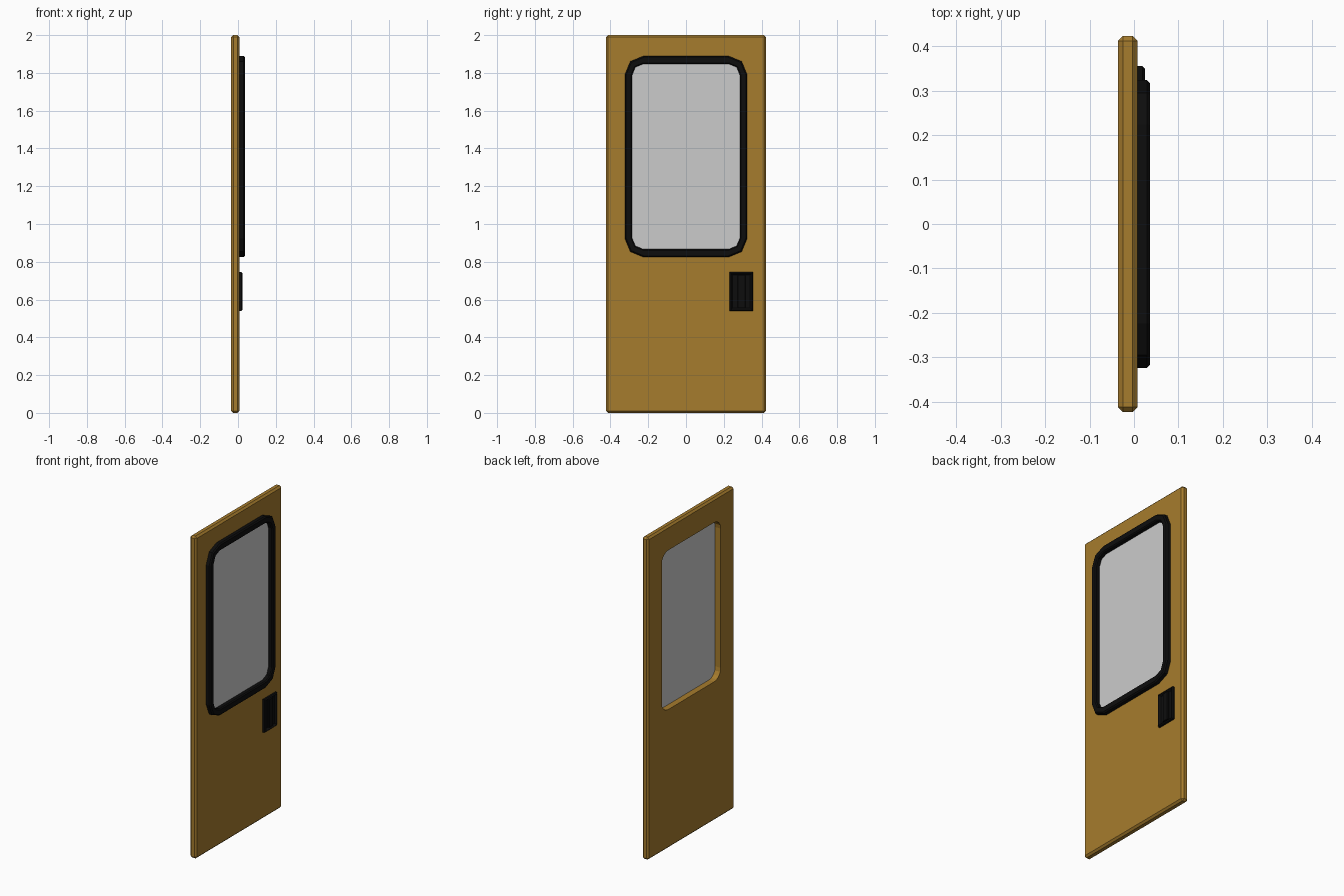
import bpy, bmesh, math

if "Cube" in bpy.data.objects:
    bpy.data.objects.remove(bpy.data.objects["Cube"])


def material(name, rgb):
    m = bpy.data.materials.new(name)
    m.diffuse_color = (*rgb, 1)
    m.use_nodes = True
    m.node_tree.nodes["Principled BSDF"].inputs["Base Color"].default_value = m.diffuse_color
    return m


OCHRE = material("ochre_paint", (0.38, 0.2, 0.026))
BLACK = material("black_rubber", (0.004, 0.004, 0.004))
WIN_Z = 1.357


def finish(name, bm, mat=None):
    bmesh.ops.recalc_face_normals(bm, faces=bm.faces)
    me = bpy.data.meshes.new(name)
    bm.to_mesh(me)
    bm.free()
    ob = bpy.data.objects.new(name, me)
    bpy.context.collection.objects.link(ob)
    if mat:
        me.materials.append(mat)
    return ob


def rounded_rect(w, h, r, seg):
    """Points (y, z) of a rounded rectangle with half sizes w, h."""
    pts = []
    for k, (sy, sz) in enumerate([(1, 1), (-1, 1), (-1, -1), (1, -1)]):
        for i in range(seg + 1):
            a = math.pi / 2 * (k + i / seg)
            pts.append((sy * (w - r) + r * math.cos(a),
                        sz * (h - r) + r * math.sin(a)))
    return pts


def loft(name, sections, seg, mat=None, ring=False):
    """Join rounded rectangles (x, w, h, r): closed ring or capped slab."""
    bm = bmesh.new()
    loops = [[bm.verts.new((x, y, z + WIN_Z)) for y, z in rounded_rect(w, h, r, seg)]
             for x, w, h, r in sections]
    pairs = list(zip(loops, loops[1:]))
    if ring:
        pairs.append((loops[-1], loops[0]))
    else:
        bm.faces.new(loops[0])
        bm.faces.new(loops[-1])
    n = len(loops[0])
    for a, b in pairs:
        for i in range(n):
            j = (i + 1) % n
            bm.faces.new((a[i], a[j], b[j], b[i]))
    return finish(name, bm, mat)


def box_bm(x, y, z):
    bm = bmesh.new()
    bmesh.ops.create_cube(bm, size=1)
    for v in bm.verts:
        v.co = [lo + (c + 0.5) * (hi - lo) for c, (lo, hi) in zip(v.co, (x, y, z))]
    return bm


# Door panel, chamfered all round, with a rounded window opening
bm = box_bm((-0.036, 0.008), (-0.423, 0.423), (0, 2))
bmesh.ops.bevel(bm, geom=bm.edges[:], offset=0.011, segments=1, affect='EDGES')
panel = finish("door_panel", bm, OCHRE)
cutter = loft("window_cutter", [(-0.1, 0.289, 0.494, 0.062), (0.1, 0.289, 0.494, 0.062)], 4)
cutter.hide_render = True
mod = panel.modifiers.new("opening", 'BOOLEAN')
mod.operation, mod.solver, mod.object = 'DIFFERENCE', 'EXACT', cutter
bpy.context.view_layer.objects.active = panel
bpy.ops.object.modifier_apply(modifier=mod.name)
bpy.data.objects.remove(cutter)

# Window glass
loft("window_glass", [(0.001, 0.288, 0.493, 0.06), (0.009, 0.288, 0.493, 0.06)], 4)

# Raised rubber window surround
loft("window_surround", [
    (0.006, 0.324, 0.533, 0.1), (0.029, 0.324, 0.533, 0.1),
    (0.036, 0.317, 0.526, 0.094), (0.036, 0.291, 0.496, 0.064),
    (0.030, 0.285, 0.49, 0.058), (0.006, 0.285, 0.49, 0.058)], 2, BLACK, ring=True)

# Handle plate with chamfered front and sunken pocket
bm = box_bm((0.006, 0.025), (0.231, 0.355), (0.54, 0.745))
front = [e for e in bm.edges if all(v.co.x > 0.02 for v in e.verts)]
bmesh.ops.bevel(bm, geom=front, offset=0.006, segments=1, affect='EDGES')
face = max(bm.faces, key=lambda f: f.calc_center_median().x)
bmesh.ops.inset_region(bm, faces=[face], thickness=0.014)
for v in face.verts:
    v.co.x = 0.012
finish("handle_plate", bm, BLACK)

# Pull bar standing in the pocket
bm = box_bm((0.010, 0.023), (0.272, 0.316), (0.556, 0.729))
side = [e for e in bm.edges if all(v.co.x > 0.02 for v in e.verts)
        and abs(e.verts[0].co.y - e.verts[1].co.y) < 1e-5]
bmesh.ops.bevel(bm, geom=side, offset=0.004, segments=1, affect='EDGES')
finish("handle_pull", bm, BLACK)
